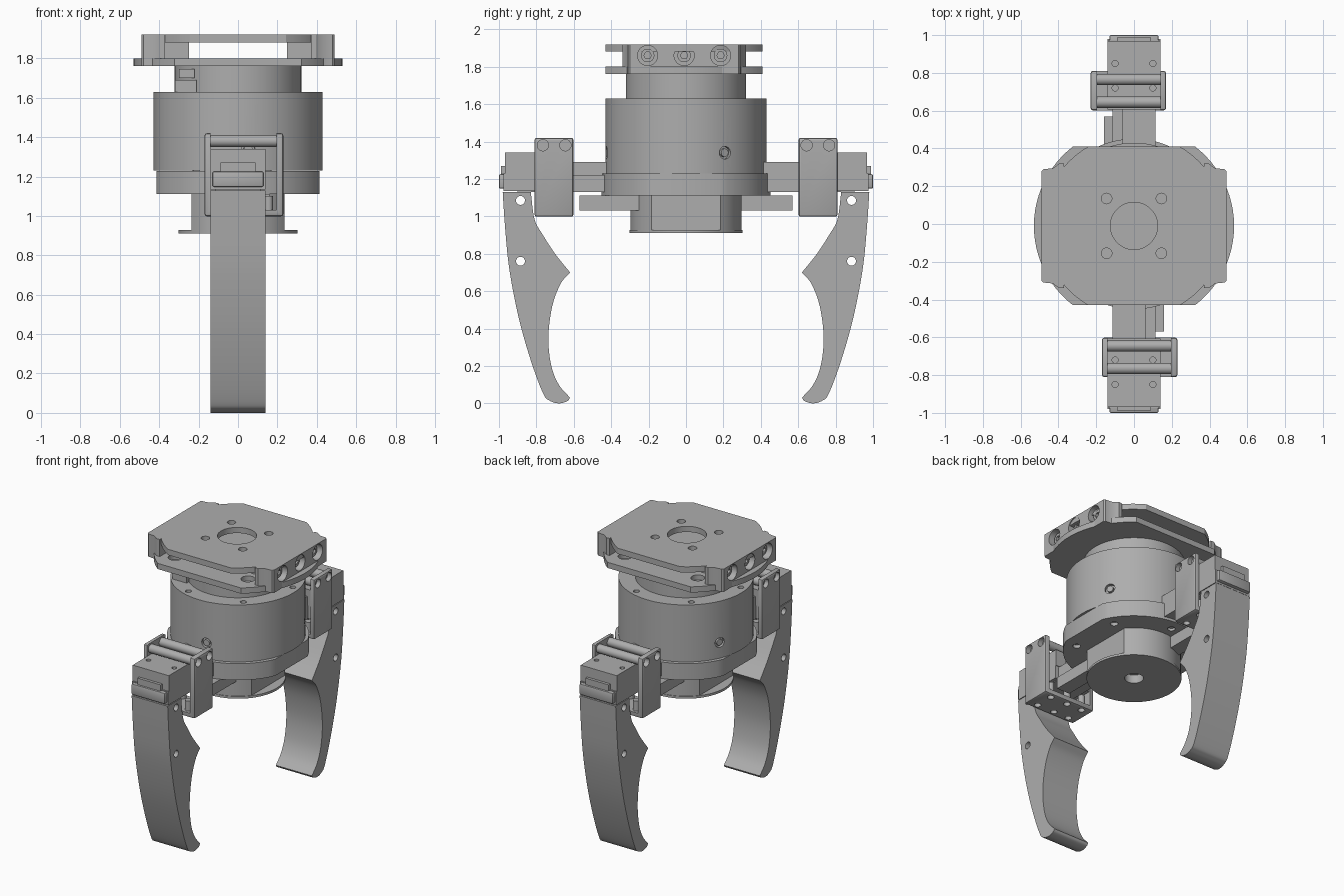
import bpy, bmesh
from math import sin, cos, pi, radians, sqrt
from mathutils import Matrix, Vector

if "Cube" in bpy.data.objects:
    bpy.data.objects.remove(bpy.data.objects["Cube"])

GREY = (0.42, 0.42, 0.42, 1)
mat = bpy.data.materials.new("machined grey")
mat.use_nodes = True
mat.diffuse_color = GREY
bsdf = next(n for n in mat.node_tree.nodes if n.type == 'BSDF_PRINCIPLED')
bsdf.inputs["Base Color"].default_value = GREY
HALF_TURN = Matrix.Rotation(pi, 4, 'Z')


def finish(name, bm):
    bmesh.ops.recalc_face_normals(bm, faces=bm.faces)
    me = bpy.data.meshes.new(name)
    bm.to_mesh(me)
    bm.free()
    me.materials.append(mat)
    ob = bpy.data.objects.new(name, me)
    bpy.context.collection.objects.link(ob)
    return ob


def activate(ob):
    bpy.ops.object.select_all(action='DESELECT')
    ob.select_set(True)
    bpy.context.view_layer.objects.active = ob


def smooth(ob):
    activate(ob)
    bpy.ops.object.shade_smooth_by_angle(angle=radians(30))


def add_box(bm, x, y, z):
    m = Matrix.Translation([(a + b) / 2 for a, b in (x, y, z)])
    m = m @ Matrix.Diagonal([b - a for a, b in (x, y, z)] + [1])
    bmesh.ops.create_cube(bm, size=1, matrix=m)


def add_cyl(bm, centre, r, depth, direction=(0, 0, 1), seg=24):
    rot = Vector((0, 0, 1)).rotation_difference(Vector(direction)).to_matrix().to_4x4()
    bmesh.ops.create_cone(bm, cap_ends=True, segments=seg, radius1=r, radius2=r,
                          depth=depth, matrix=Matrix.Translation(centre) @ rot)


def box(name, x, y, z, bevel=0):
    bm = bmesh.new()
    add_box(bm, x, y, z)
    if bevel:
        bmesh.ops.bevel(bm, geom=bm.edges[:], offset=bevel, segments=2,
                        affect='EDGES', profile=0.5)
    return finish(name, bm)


def cyl(name, centre, r, depth, direction=(0, 0, 1), seg=96):
    bm = bmesh.new()
    add_cyl(bm, centre, r, depth, direction, seg)
    return finish(name, bm)


def prism(name, pts, lo, hi, axis='Z'):
    """Extrude a closed outline along X (points are y, z) or Z (points are x, y)."""
    bm = bmesh.new()
    place = (lambda p: (lo, p[0], p[1])) if axis == 'X' else (lambda p: (p[0], p[1], lo))
    face = bm.faces.new([bm.verts.new(place(p)) for p in pts])
    out = bmesh.ops.extrude_face_region(bm, geom=[face])
    step = Vector((hi - lo, 0, 0)) if axis == 'X' else Vector((0, 0, hi - lo))
    bmesh.ops.translate(bm, vec=step, verts=[v for v in out["geom"]
                                             if isinstance(v, bmesh.types.BMVert)])
    return finish(name, bm)


def cut(ob, holes=(), boxes=()):
    """Subtract round holes (centre, radius, depth, direction) and boxes."""
    bm = bmesh.new()
    for h in holes:
        add_cyl(bm, *h)
    for b in boxes:
        add_box(bm, *b)
    cutter = finish("cutter", bm)
    cutter.hide_render = True
    mod = ob.modifiers.new("cut", 'BOOLEAN')
    mod.operation, mod.solver, mod.object = 'DIFFERENCE', 'EXACT', cutter
    activate(ob)
    bpy.ops.object.modifier_apply(modifier="cut")
    bpy.data.objects.remove(cutter)
    return ob


def clipped_disc(r, flat, along_x=True, n=24, shift=0):
    """Circle outline with two opposite flats at +-flat."""
    pts = []
    h = sqrt(r * r - flat * flat)
    a0 = radians(90) - cos_angle(h / r)
    for side in (0, pi):
        for i in range(n + 1):
            a = side + a0 + (pi - 2 * a0) * i / n
            p = (r * cos(a), r * sin(a))
            pts.append((p[0], p[1] + shift) if along_x else (p[1], -p[0] + shift))
    return pts


def cos_angle(c):
    from math import acos
    return acos(c)


def catmull(points, n=5):
    """Smooth open curve through the given points."""
    ps = [Vector(p) for p in points]
    ps = [2 * ps[0] - ps[1]] + ps + [2 * ps[-1] - ps[-2]]
    out = []
    for a, b, c, d in zip(ps, ps[1:], ps[2:], ps[3:]):
        for i in range(n):
            t = i / n
            out.append(0.5 * (2 * b + (c - a) * t + (2 * a - 5 * b + 4 * c - d) * t * t
                              + (3 * b - a - 3 * c + d) * t ** 3))
    return out + [ps[-2]]


# Main motor housing, neck and lower flange
body = cyl("housing", (0, 0, 1.43), 0.43, 0.4)
screws = [radians(a) for a in (29, 155, 277)]
rim = [radians(60 * i + 10) for i in range(6)]
cut(body, [((0.43 * cos(a), 0.43 * sin(a), 1.34), 0.034, 0.04, (cos(a), sin(a), 0)) for a in screws]
    + [((0.385 * cos(a), 0.385 * sin(a), 1.63), 0.02, 0.05) for a in rim])
for a in screws:
    cyl("housing_screw", (0.413 * cos(a), 0.413 * sin(a), 1.34), 0.022, 0.03, (cos(a), sin(a), 0), 16)
cyl("neck", (0, 0, 1.695), 0.322, 0.14)
box("cable_socket", (-0.32, -0.21), (-0.27, -0.12), (1.63, 1.69))
box("cable_plug", (-0.30, -0.22), (-0.25, -0.12), (1.70, 1.745))
flange = prism("lower_flange", clipped_disc(0.452, 0.415), 1.112, 1.228)
cut(flange, [((0.37 * cos(a), 0.37 * sin(a), 1.11), 0.025, 0.05)
             for a in (radians(30 + 60 * i) for i in range(6))])

# Bottom hub with its thin end disc
prism("hub", clipped_disc(0.298, 0.235), 0.92, 1.115)
cut(cyl("hub_disc", (0, 0, 0.92), 0.302, 0.016), [((0, 0, 0.915), 0.06, 0.08)])
cut(bpy.data.objects["hub"], [((0, 0, 0.93), 0.06, 0.08)])

# Top mount: two plates joined by drilled side bars
MY = -0.01
ring = [(0.145 * sx, MY + 0.145 * sy, 1.9) for sx in (-1, 1) for sy in (-1, 1)]
upper = prism("upper_plate", clipped_disc(0.485, 0.42, False, shift=MY), 1.88, 1.92)
cut(upper, [((0, MY, 1.9), 0.125, 0.2, (0, 0, 1), 48)] + [(c, 0.028, 0.2) for c in ring])
lower = prism("lower_plate", clipped_disc(0.53, 0.42, False, shift=MY), 1.76, 1.80)
cut(lower, [((0.4 * cos(a), MY + 0.4 * sin(a), 1.79), 0.045, 0.05)
            for a in (radians(45 + 90 * i) for i in range(4))],
    [((-0.06, 0.06), (-0.6, -0.43), (1.7, 1.9))])
bar_outline = [(0.49, -0.29), (0.48, -0.3), (0.43, -0.305), (0.395, -0.33), (0.37, -0.33)]
for s in (-1, 1):
    pts = [(s * x, MY + y) for x, y in bar_outline]
    pts += [(s * x, MY - y) for x, y in reversed(bar_outline)]
    bar = prism("side_bar", pts, 1.76, 1.92)
    cut(bar, [((s * 0.48, MY + y, 1.86), 0.054, 0.12, (1, 0, 0)) for y in (-0.195, 0, 0.195)])
    for y in (-0.195, 0, 0.195):
        screw = cyl("bar_screw", (s * 0.435, MY + y, 1.86), 0.036, 0.05, (1, 0, 0), 24)
        cut(screw, [((s * 0.46, MY + y, 1.86), 0.02, 0.05, (1, 0, 0), 6)])
    box("inner_block", (min(s * 0.25, s * 0.38), max(s * 0.25, s * 0.38)),
        (MY - 0.2, MY + 0.2), (1.79, 1.89))

# Finger outline (distance from centre, height)
outer = catmull([(0.98, 1.13), (0.968, 0.95), (0.945, 0.72), (0.895, 0.46), (0.83, 0.23),
                 (0.765, 0.055), (0.73, 0.015), (0.68, 0.0), (0.635, 0.012), (0.62, 0.03)])
inner = catmull([(0.62, 0.03), (0.68, 0.1), (0.72, 0.2), (0.736, 0.35), (0.715, 0.52),
                 (0.67, 0.64), (0.62, 0.7)])
back = catmull([(0.62, 0.7), (0.70, 0.8), (0.765, 0.9), (0.81, 0.985), (0.83, 1.13)])
finger_outline = outer + inner[1:] + back[1:]


def build_arm(side):
    """One gripper arm, built on the back and turned half round for the front."""
    made = []
    add = made.append
    finger = prism("%s_finger" % side, finger_outline, -0.14, 0.14, 'X')
    add(cut(finger, [((0, 0.885, z), 0.024, 0.5, (1, 0, 0)) for z in (0.76, 1.085)]))
    # Slide rail, carriage and end cap
    add(box("%s_rail" % side, (-0.115, 0.115), (0.3, 0.9), (1.13, 1.22)))
    add(box("%s_rail_top" % side, (-0.06, 0.115), (0.4, 0.62), (1.21, 1.29)))
    add(box("%s_link" % side, (-0.16, -0.06), (0.2, 0.57), (1.03, 1.112)))
    add(box("%s_carriage" % side, (-0.14, 0.14), (0.61, 0.975), (1.135, 1.23)))
    add(box("%s_end_cap" % side, (-0.13, 0.13), (0.9, 1.0), (1.148, 1.225), 0.008))
    add(box("%s_cap_top" % side, (-0.09, 0.09), (0.9, 0.988), (1.2, 1.27)))
    block = box("%s_slide_block" % side, (-0.14, 0.14), (0.605, 0.968), (1.225, 1.34))
    add(cut(block, [((x, y, 1.34), 0.016, 0.06) for x in (-0.1, 0.1) for y in (0.72, 0.85)]))
    # Channel bracket with drilled cheeks and floor
    channel = box("%s_channel" % side, (-0.23, 0.17), (0.602, 0.81), (0.998, 1.42), 0.012)
    cut(channel, [((0, y, 1.38), 0.03, 1, (1, 0, 0)) for y in (0.645, 0.765)]
        + [((x, y, 1), 0.022, 0.2) for x in (-0.155, -0.02, 0.1) for y in (0.64, 0.77)],
        [((-0.195, 0.14), (0.5, 0.9), (1.03, 1.5))])
    add(channel)
    if side == "front":
        # Hood with two long cheeks over the front finger
        hood = box("front_hood", (-0.19, 0.19), (0.602, 0.97), (0.72, 1.42), 0.02)
        cut(hood, [((0, 0.885, z), 0.03, 0.6, (1, 0, 0)) for z in (0.76, 1.085)]
            + [((x, y, 1.42), 0.022, 0.05) for x in (-0.1, 0.1) for y in (0.715, 0.85)],
            [((-0.142, 0.142), (0.5, 1.1), (0.6, 1.235)),
             ((-0.142, 0.142), (0.5, 0.93), (1.2, 1.385)),
             ((-0.3, 0.3), (0.5, 0.815), (0.6, 1.385))])
        add(hood)
        for ob in made:
            ob.data.transform(HALF_TURN)


build_arm("front")
build_arm("back")

for ob in [o for o in bpy.context.scene.objects if o.type == 'MESH' and mat.name in o.data.materials]:
    smooth(ob)
